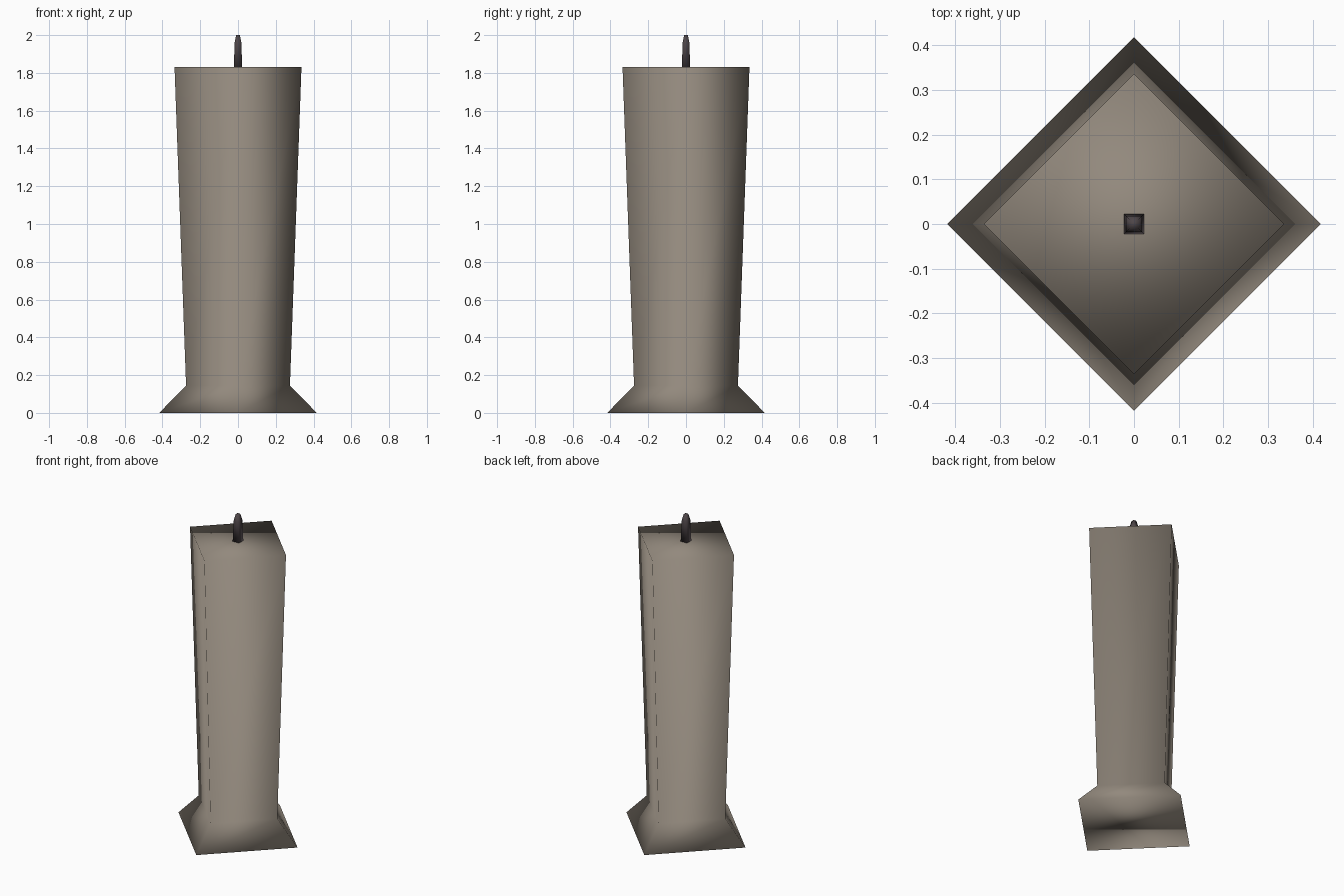
import bpy, bmesh, math

if "Cube" in bpy.data.objects:
    bpy.data.objects.remove(bpy.data.objects["Cube"])


def material(name, rgb):
    mat = bpy.data.materials.new(name)
    mat.diffuse_color = (*rgb, 1)
    mat.use_nodes = True
    mat.node_tree.nodes["Principled BSDF"].inputs["Base Color"].default_value = mat.diffuse_color
    return mat


def square_lathe(name, profile, turn, mat):
    """Four-sided capped solid from (radius, z) rings, smooth all over."""
    bm = bmesh.new()
    rings = [[bm.verts.new((r * math.cos(turn + i * math.pi / 2),
                            r * math.sin(turn + i * math.pi / 2), z))
              for i in range(4)] for r, z in profile]
    for lo, hi in zip(rings, rings[1:]):
        for i in range(4):
            j = (i + 1) % 4
            bm.faces.new((lo[i], lo[j], hi[j], hi[i]))
    bm.faces.new(rings[0][::-1])
    bm.faces.new(rings[-1])
    for f in bm.faces:
        f.smooth = True
    mesh = bpy.data.meshes.new(name)
    bm.to_mesh(mesh)
    bm.free()
    mesh.materials.append(mat)
    obj = bpy.data.objects.new(name, mesh)
    bpy.context.collection.objects.link(obj)
    return obj


wax = material("grey brown wax", (0.29, 0.25, 0.205))
char = material("charred wick", (0.075, 0.06, 0.065))

# Candle body with flared foot, corners on the axes
square_lathe("candle_body", [(0.417, 0), (0.275, 0.145), (0.336, 1.83)], 0, wax)

# Tapered wick, sides on the axes
q = math.sqrt(2)
square_lathe("wick", [(0.022 * q, 1.825), (0.018 * q, 1.96), (0.010 * q, 2.0)],
             math.pi / 4, char)
